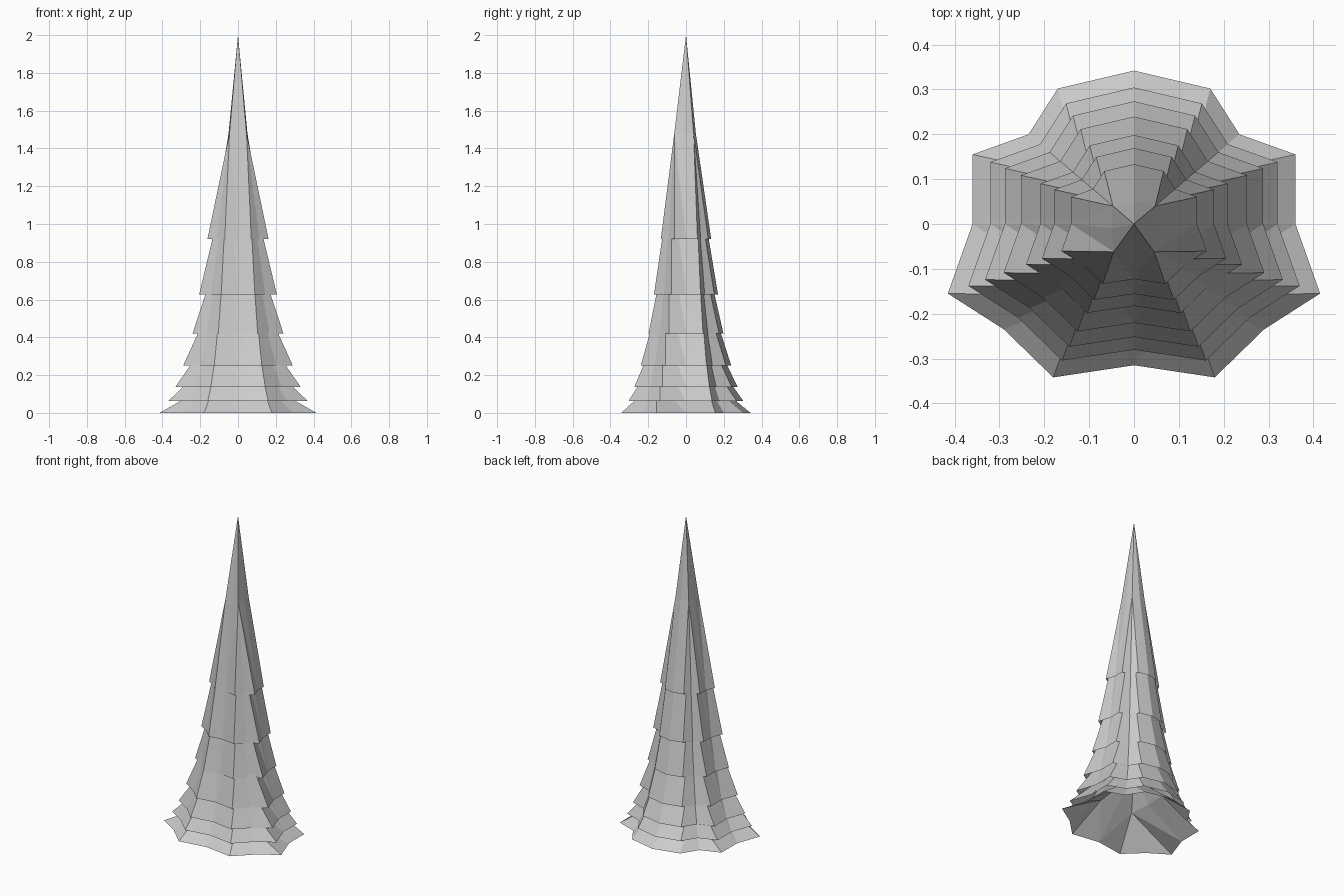
import bpy, bmesh

if "Cube" in bpy.data.objects:
    bpy.data.objects.remove(bpy.data.objects["Cube"])

# Right half of the lobed branch outline, back to front, at full size
half = [(0, .342), (.17, .302), (.235, .20), (.36, .155), (.36, 0),
        (.415, -.155), (.29, -.235), (.18, -.342), (0, -.315)]
# Matching half outline where the lobes merge into a five-sided spire
spire = [(0, .052), (.047, .04), (.047, .04), (.047, .04), (.05, -.01),
         (.045, -.062), (.045, -.062), (.045, -.062), (0, -.06)]

# Nested open tiers: rim height, scale, rise to five-sided neck, rise to tip
tiers = [(0, 1, .17, .33), (.062, .89, .26, .50), (.137, .80, .345, .67),
         (.25, .70, .46, .89), (.42, .58, .53, 1.03), (.628, .495, .62, 1.2),
         (.92, .39, .56, 1.08)]


def mirror(points):
    return points + [(-x, y) for x, y in points[-2:0:-1]]


def make_tier(name, z, scale, neck_rise, tip_rise):
    bm = bmesh.new()

    def ring(points, s, height):
        return [bm.verts.new((x * s, y * s, height)) for x, y in mirror(points)]

    rim = ring(half, scale, z)
    neck = ring(spire, scale / .39, z + neck_rise)
    tip = bm.verts.new((0, 0, z + tip_rise))
    n = len(rim)
    for i in range(n):
        j = (i + 1) % n
        bm.faces.new((rim[i], neck[i], neck[j], rim[j]))
        bm.faces.new((neck[i], tip, neck[j]))
    bmesh.ops.remove_doubles(bm, verts=bm.verts, dist=.0005)
    bmesh.ops.triangulate(bm, faces=[f for f in bm.faces if len(f.verts) > 3])
    bmesh.ops.recalc_face_normals(bm, faces=bm.faces)
    # Open shells: make the faces point outward
    if sum(f.normal.dot(f.calc_center_median() - tip.co.lerp(rim[0].co * 0, .5))
           for f in bm.faces) < 0:
        bmesh.ops.reverse_faces(bm, faces=bm.faces)
    mesh = bpy.data.meshes.new(name)
    bm.to_mesh(mesh)
    bm.free()
    bpy.context.collection.objects.link(bpy.data.objects.new(name, mesh))


for i, t in enumerate(tiers):
    make_tier(f"branch_tier_{i + 1}", *t)
